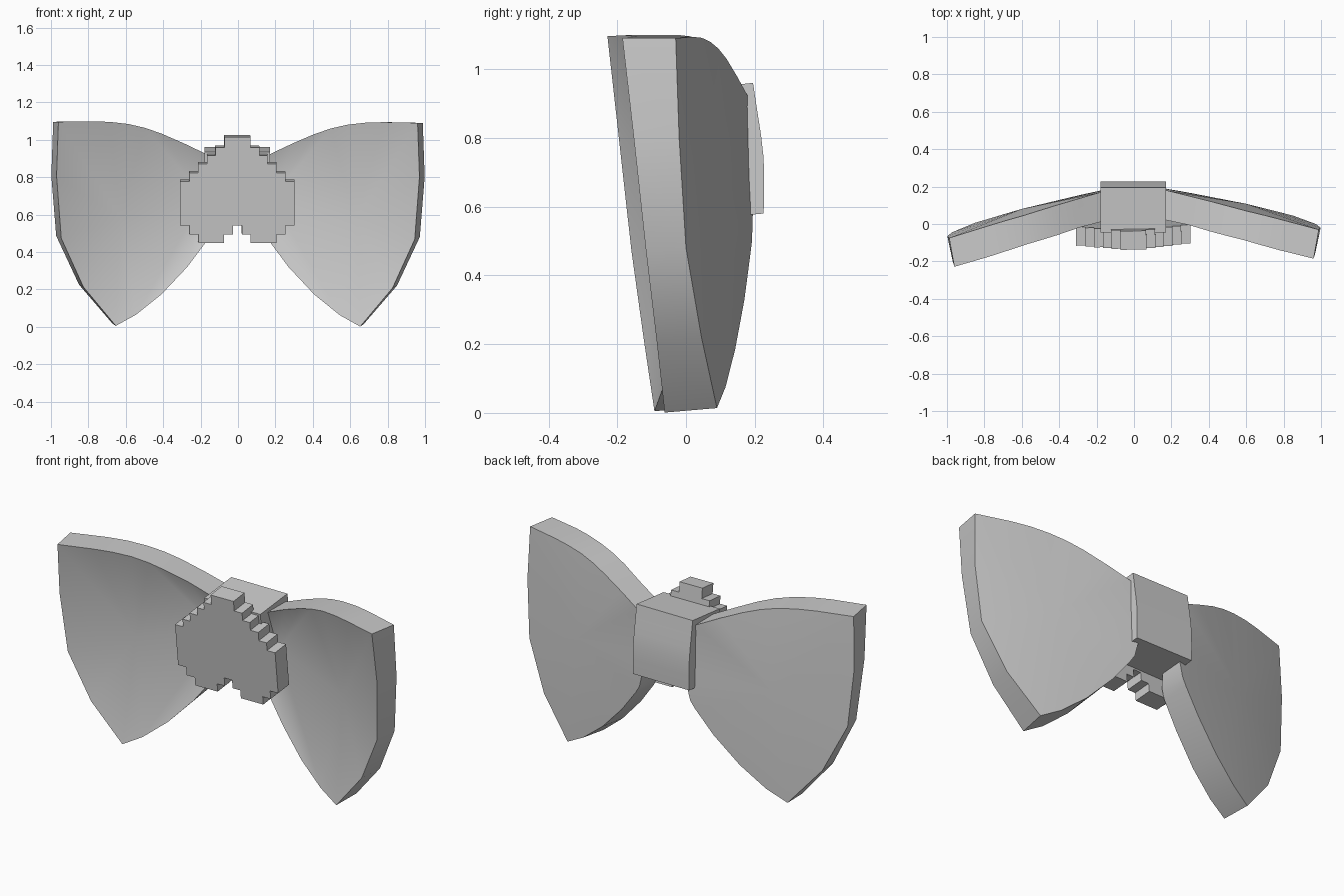
import bpy, bmesh, math


def finish(bm, name, angle=None):
    bmesh.ops.recalc_face_normals(bm, faces=bm.faces)
    mesh = bpy.data.meshes.new(name)
    bm.to_mesh(mesh)
    bm.free()
    ob = bpy.data.objects.new(name, mesh)
    bpy.context.collection.objects.link(ob)
    if angle:
        bpy.ops.object.select_all(action='DESELECT')
        ob.select_set(True)
        bpy.context.view_layer.objects.active = ob
        bpy.ops.object.shade_smooth_by_angle(angle=math.radians(angle))
    return ob


def prism(name, front, back, angle=None):
    bm = bmesh.new()
    f = [bm.verts.new(p) for p in front]
    b = [bm.verts.new(p) for p in back]
    n = len(f)
    bm.faces.new(f)
    bm.faces.new(b[::-1])
    for i in range(n):
        j = (i + 1) % n
        bm.faces.new((f[i], b[i], b[j], f[j]))
    return finish(bm, name, angle)


# Wing rim: x, z, front y, back y
RIM = [
    (0.14, 0.91, 0.03, 0.183), (0.18, 0.925, 0.02, 0.178), (0.30, 0.98, -0.005, 0.148),
    (0.42, 1.03, -0.04, 0.118), (0.51, 1.06, -0.063, 0.094), (0.60, 1.08, -0.085, 0.07),
    (0.70, 1.091, -0.113, 0.046), (0.80, 1.094, -0.14, 0.02),
    (0.988, 1.09, -0.185, -0.03), (0.998, 0.80, -0.152, -0.02), (0.972, 0.48, -0.116, 0.0),
    (0.85, 0.22, -0.085, 0.045), (0.672, 0.014, -0.062, 0.09), (0.56, 0.075, -0.045, 0.115),
    (0.42, 0.185, -0.02, 0.143), (0.28, 0.33, 0.01, 0.17), (0.18, 0.46, 0.03, 0.187),
    (0.155, 0.50, 0.04, 0.192), (0.13, 0.60, 0.08, 0.195), (0.13, 0.70, 0.12, 0.19)]


def wing(name, side):
    bm = bmesh.new()

    def vert(x, y, z):
        if side < 0:
            y -= 0.045 * max(0, x - 0.17) + 0.008
            z += 0.006 * x
        return bm.verts.new((side * x, y, z))

    front = [vert(x - 0.028 * min(1, x), yf, z - 0.013 * (z < 0.5)) for x, z, yf, yb in RIM]
    back = [vert(x, yb, z) for x, z, yf, yb in RIM]
    # hollow front: fold runs from the inner end to the middle of the wing
    fold_out = vert(0.63, 0.025, 0.58)
    fold_in = vert(0.18, 0.105, 0.69)
    bc = vert(0.60, 0.108, 0.62)
    n = len(RIM)
    for i in range(n):
        j = (i + 1) % n
        hub = fold_out if 4 <= i <= 12 else fold_in
        bm.faces.new((front[i], front[j], hub))
        bm.faces.new((back[j], back[i], bc))
        bm.faces.new((front[i], back[i], back[j], front[j]))
    bm.faces.new((front[4], fold_out, fold_in))
    bm.faces.new((front[13], fold_in, fold_out))
    finish(bm, name, 25)


wing("right_wing", 1)
wing("left_wing", -1)

# Centre knot
side_profile = [(-0.045, 0.935), (0.195, 0.96), (0.207, 0.88), (0.218, 0.81), (0.226, 0.74),
                (0.227, 0.66), (0.226, 0.58), (0.0, 0.56)]
prism("centre_knot", [(-0.178, y, z) for y, z in side_profile],
      [(0.17, y, z) for y, z in side_profile], 30)

# Stepped inverted heart ornament, mirrored half outline
half = [(0.07, 1.024), (0.07, 0.968), (0.118, 0.968), (0.118, 0.925), (0.162, 0.925),
        (0.162, 0.88), (0.21, 0.88), (0.21, 0.832), (0.257, 0.832), (0.257, 0.787),
        (0.306, 0.787), (0.306, 0.55), (0.257, 0.55), (0.257, 0.503), (0.208, 0.503),
        (0.208, 0.457), (0.071, 0.457), (0.071, 0.503), (0.024, 0.503), (0.024, 0.55)]
outline = half + [(-x, z) for x, z in reversed(half)]


def heart_y(x, z):
    return -0.137 + 0.113 * (1.024 - z) + 0.02 * x


prism("stepped_heart", [(x - 0.003, heart_y(x, z), z - 0.009) for x, z in outline],
      [(x - 0.005, heart_y(x, z) + 0.1, z + 0.001) for x, z in outline])
